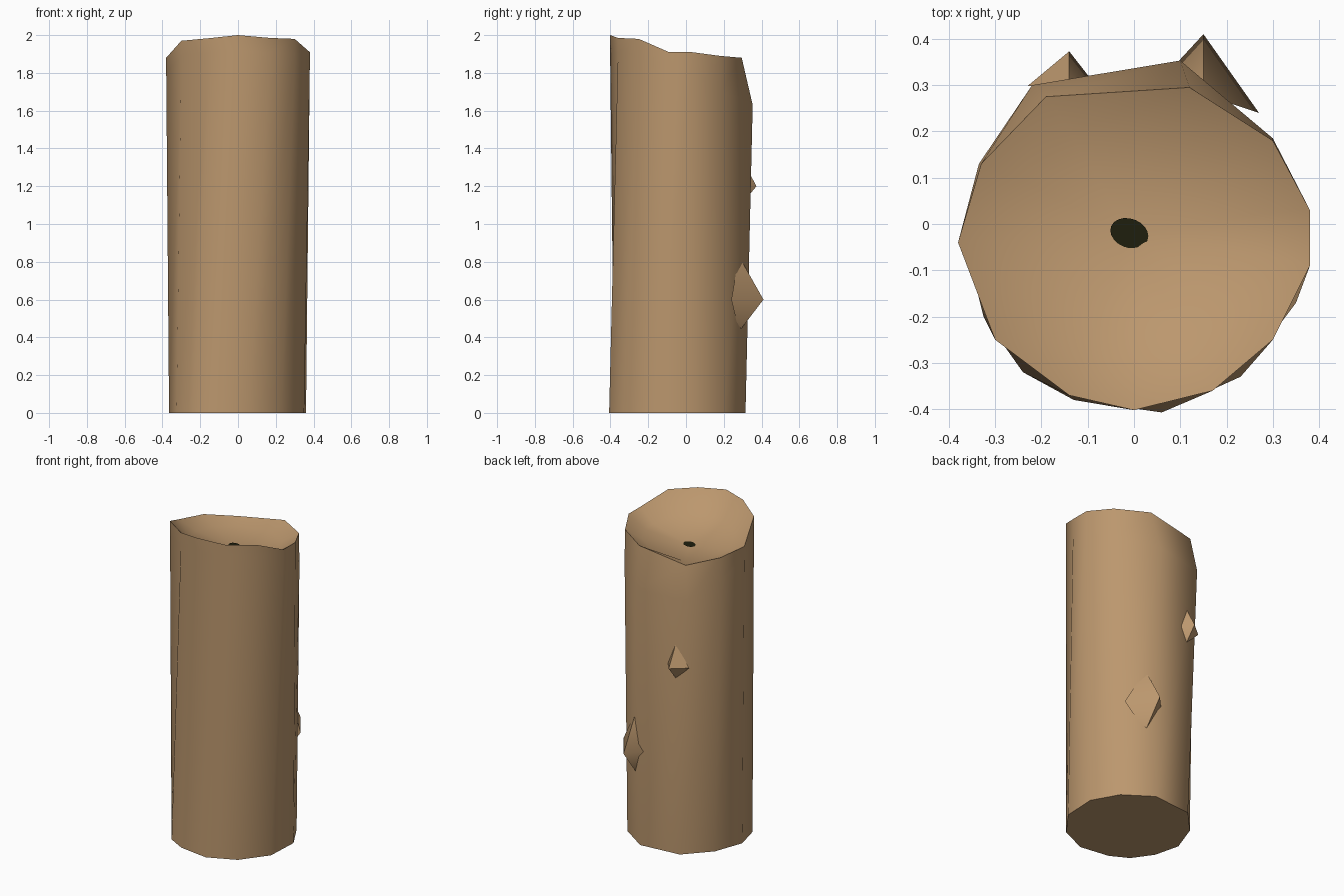
import bpy, bmesh, math

if "Cube" in bpy.data.objects:
    bpy.data.objects.remove(bpy.data.objects["Cube"])


def material(name, rgb):
    m = bpy.data.materials.new(name)
    m.diffuse_color = (*rgb, 1)
    m.use_nodes = True
    m.node_tree.nodes["Principled BSDF"].inputs["Base Color"].default_value = m.diffuse_color
    return m


def finish(bm, name, mat, angle=50):
    bmesh.ops.recalc_face_normals(bm, faces=bm.faces)
    me = bpy.data.meshes.new(name)
    bm.to_mesh(me)
    bm.free()
    ob = bpy.data.objects.new(name, me)
    bpy.context.collection.objects.link(ob)
    me.materials.append(mat)
    bpy.ops.object.select_all(action='DESELECT')
    ob.select_set(True)
    bpy.context.view_layer.objects.active = ob
    bpy.ops.object.shade_smooth_by_angle(angle=math.radians(angle))
    return ob


wood = material("wood brown", (0.50, 0.31, 0.155))
dark = material("dark pith", (0.013, 0.013, 0.004))

# Cross-section at the ground, counter-clockwise from the right
base = [(.36, .04), (.27, .20), (.10, .315), (-.16, .29), (-.30, .14), (-.365, -.04),
        (-.325, -.20), (-.24, -.32), (-.13, -.38), (.06, -.407), (.23, -.33), (.35, -.17)]
# Uneven rim: x, y, height
rim = [(.38, .03, 1.91), (.30, .18, 1.89), (.12, .295, 1.88), (-.19, .275, 1.83),
       (-.33, .13, 1.86), (-.38, -.04, 1.88), (-.30, -.25, 1.97), (-.14, -.37, 1.985),
       (0, -.402, 2.0), (.17, -.36, 1.985), (.30, -.25, 1.98), (.38, -.09, 1.91)]
# Worn shoulder at the back, below the rim
shoulder = [(x, y, z - .08) for x, y, z in rim]
shoulder[1] = (.30, .185, 1.70)
shoulder[2] = (.10, .353, 1.63)
shoulder[3] = (-.22, .30, 1.62)
shoulder[4] = (-.335, .13, 1.72)
# Hollow inside the broken top
FLOOR = 1.80
hollow = [(x * .72, y * .72, FLOOR + (z - FLOOR) * .35) for x, y, z in rim]

# Log body
bm = bmesh.new()
levels = [[(x, y, 0) for x, y in base], shoulder, rim, hollow]
rings = [[bm.verts.new(p) for p in lv] for lv in levels]
n = len(base)
for lo, hi in zip(rings, rings[1:]):
    for i in range(n):
        j = (i + 1) % n
        bm.faces.new((lo[i], lo[j], hi[j], hi[i]))
bm.faces.new(rings[0][::-1])
centre = bm.verts.new((-.01, -.02, FLOOR - .005))
for i in range(n):
    bm.faces.new((rings[-1][i], rings[-1][(i + 1) % n], centre))
finish(bm, "log_body", wood)


# Knots: pointed lumps on the back
def knot(name, tip, half_w, down, up, depth):
    x, y, z = tip
    yb = y - depth
    bm = bmesh.new()
    foot = [bm.verts.new(p) for p in ((x - half_w, yb, z), (x, yb, z - down),
                                      (x + half_w, yb - .04, z), (x, yb, z + up))]
    top = bm.verts.new(tip)
    for i in range(4):
        bm.faces.new((foot[i], foot[(i + 1) % 4], top))
    bm.faces.new(foot[::-1])
    finish(bm, name, wood)


knot("lower_knot", (.15, .41, .60), .12, .17, .23, .13)
knot("upper_knot", (-.14, .373, 1.20), .09, .09, .14, .075)

# Dark pith spot at the middle of the hollow
bm = bmesh.new()
bmesh.ops.create_circle(bm, cap_ends=True, segments=20, radius=.038)
for v in bm.verts:
    v.co.z = FLOOR + .004
    v.co.x = v.co.x * 1.08 - .01
    v.co.y = v.co.y * .85 - .02 - .15 * (v.co.x + .01)
finish(bm, "pith", dark)
